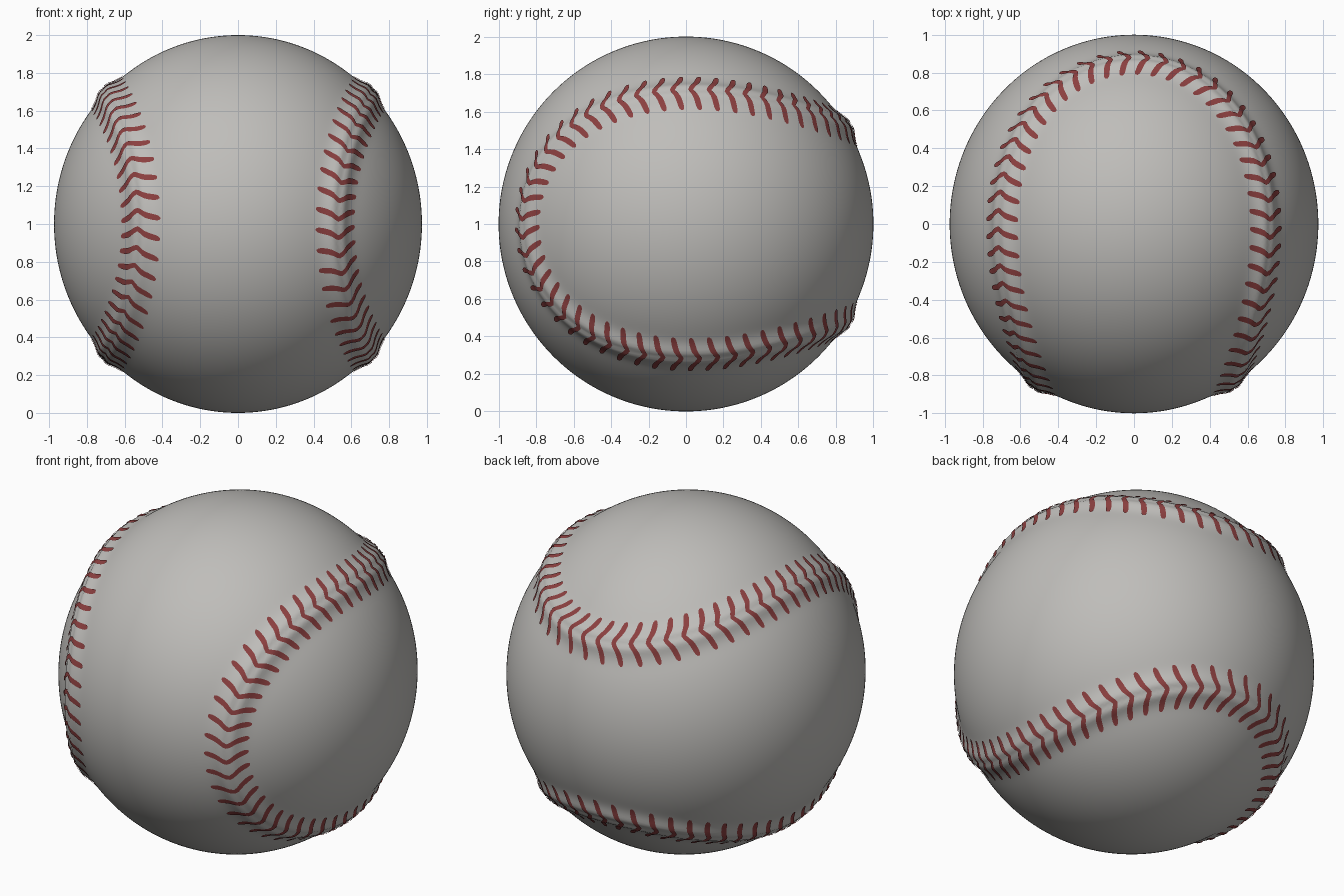
import bpy, bmesh, math
from mathutils import Vector, kdtree

if "Cube" in bpy.data.objects:
    bpy.data.objects.remove(bpy.data.objects["Cube"])

STITCHES = 104


def material(name, rgb):
    m = bpy.data.materials.new(name)
    m.diffuse_color = (*rgb, 1)
    m.use_nodes = True
    m.node_tree.nodes["Principled BSDF"].inputs["Base Color"].default_value = m.diffuse_color
    return m


leather = material("leather grey", (0.52, 0.51, 0.49))
thread = material("thread red", (0.26, 0.05, 0.05))


def seam_dir(t):
    """Closed seam path on the unit sphere."""
    a, b = 0.76, 0.24
    return Vector((a * math.cos(t) - b * math.cos(3 * t),
                   -2 * math.sqrt(a * b) * math.cos(2 * t),
                   a * math.sin(t) + b * math.sin(3 * t))).normalized()


SAMPLES = 3000
tree = kdtree.KDTree(SAMPLES)
for i in range(SAMPLES):
    tree.insert(seam_dir(2 * math.pi * i / SAMPLES), i)
tree.balance()


def surface(d, lift=0.0):
    """Slightly narrow ball, raised along the seam with a fine centre groove."""
    d = d.normalized()
    dist = tree.find(d)[2]
    r = 1 / math.sqrt((d.x / 0.974) ** 2 + d.y ** 2 + d.z ** 2)
    r += 0.036 * math.exp(-(dist / 0.065) ** 2)
    r -= 0.012 * math.exp(-(dist / 0.022) ** 2)
    return d * (r + lift) + Vector((0, 0, 1))


def finish(name, bm, mat):
    me = bpy.data.meshes.new(name)
    bm.to_mesh(me)
    bm.free()
    me.materials.append(mat)
    me.polygons.foreach_set("use_smooth", [True] * len(me.polygons))
    ob = bpy.data.objects.new(name, me)
    bpy.context.collection.objects.link(ob)
    return ob


# Leather ball with its raised seam
bm = bmesh.new()
bmesh.ops.create_icosphere(bm, subdivisions=7, radius=1)
for v in bm.verts:
    v.co = surface(v.co)
finish("ball", bm, leather)

# Evenly spaced stitch positions along the seam
pts = [seam_dir(2 * math.pi * i / SAMPLES) for i in range(SAMPLES + 1)]
lengths = [0.0]
for p, q in zip(pts, pts[1:]):
    lengths.append(lengths[-1] + (q - p).length)
positions, k = [], 0
for i in range(STITCHES):
    target = (i + 0.5) / STITCHES * lengths[-1]
    while lengths[k + 1] < target:
        k += 1
    positions.append(2 * math.pi * k / SAMPLES)

# Chevron profile: distance from seam, sweep along seam, half width
ARM = [(0.0, -0.022, 0.013), (0.02, -0.012, 0.015), (0.04, 0.002, 0.016),
       (0.06, 0.011, 0.016), (0.08, 0.017, 0.016), (0.10, 0.022, 0.015),
       (0.115, 0.025, 0.012), (0.124, 0.027, 0.005)]
CHEVRON = [(-v, s, w) for v, s, w in reversed(ARM[1:])] + ARM

# Red stitches, draped over the seam as thin plates
bm = bmesh.new()
for t in positions:
    c = seam_dir(t)
    along = (seam_dir(t + 0.001) - c).normalized()
    across = c.cross(along)
    rows = []
    for v, s, w in CHEVRON:
        rows.append([bm.verts.new(surface(c + across * v + along * (s + o * w), 0.005))
                     for o in (-1, 0, 1)])
    for r0, r1 in zip(rows, rows[1:]):
        for j in range(2):
            f = bm.faces.new((r0[j], r0[j + 1], r1[j + 1], r1[j]))
            f.normal_update()
            if f.normal.dot(c) < 0:
                f.normal_flip()
finish("stitches", bm, thread)
